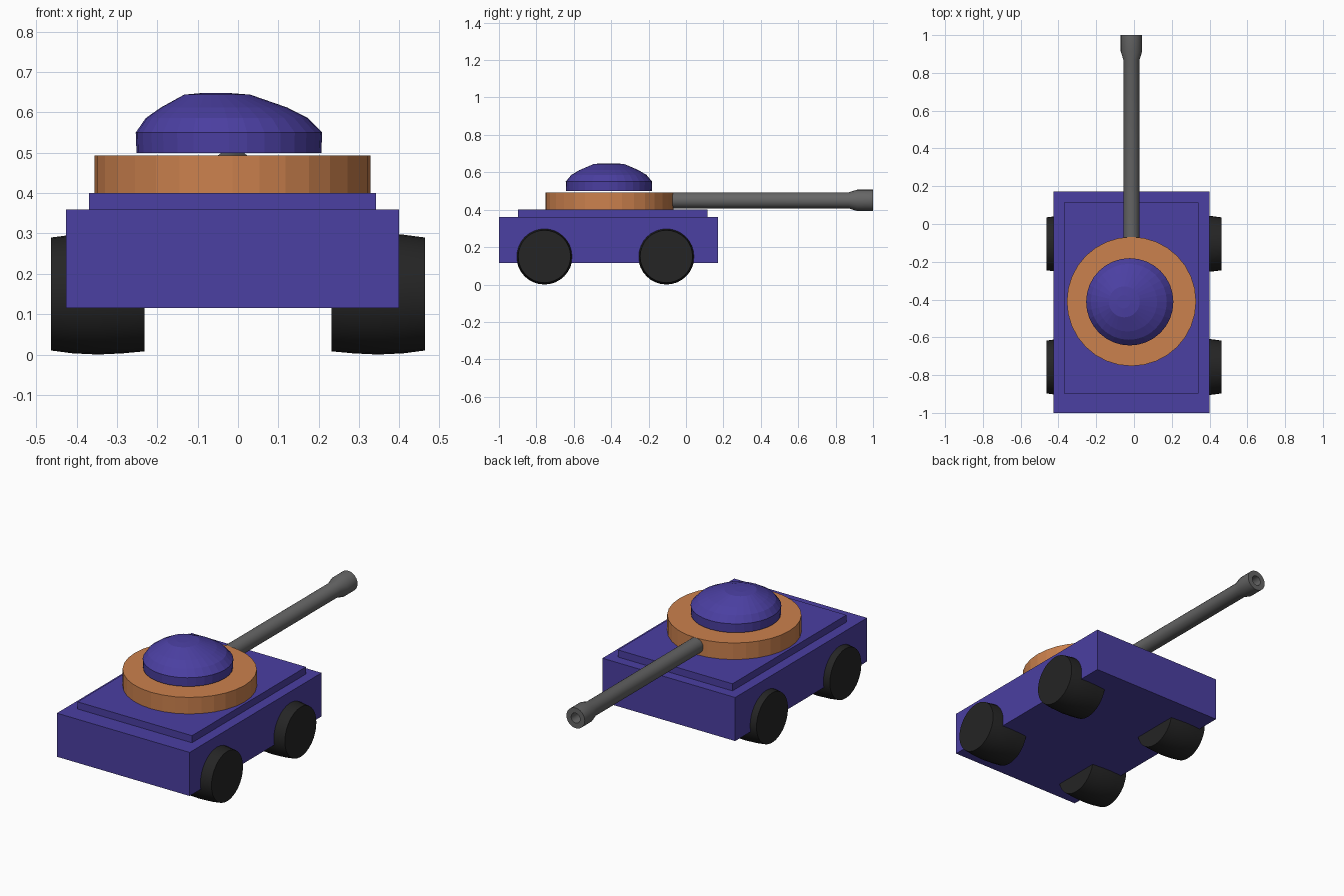
import bpy, bmesh, math
from mathutils import Matrix, Vector

if "Cube" in bpy.data.objects:
    bpy.data.objects.remove(bpy.data.objects["Cube"])

CX = -0.0135  # hull centre line


def material(name, rgb):
    m = bpy.data.materials.new(name)
    m.diffuse_color = (*rgb, 1)
    m.use_nodes = True
    m.node_tree.nodes["Principled BSDF"].inputs["Base Color"].default_value = m.diffuse_color
    return m


BLUE = material("blue_paint", (0.07, 0.05, 0.36))
ORANGE = material("orange_paint", (0.60, 0.22, 0.075))
BLACK = material("black_rubber", (0.018, 0.018, 0.018))
STEEL = material("dark_steel", (0.13, 0.13, 0.13))


def finish(name, bm, mat, smooth=False):
    bmesh.ops.recalc_face_normals(bm, faces=bm.faces)
    me = bpy.data.meshes.new(name)
    bm.to_mesh(me)
    bm.free()
    ob = bpy.data.objects.new(name, me)
    bpy.context.collection.objects.link(ob)
    me.materials.append(mat)
    if smooth:
        bpy.ops.object.select_all(action='DESELECT')
        ob.select_set(True)
        bpy.context.view_layer.objects.active = ob
        bpy.ops.object.shade_smooth_by_angle(angle=math.radians(30))
    return ob


def box(name, lo, hi, mat):
    lo, hi = Vector(lo), Vector(hi)
    bm = bmesh.new()
    bmesh.ops.create_cube(bm, size=1, matrix=Matrix.Translation((lo + hi) / 2)
                          @ Matrix.Diagonal((*(hi - lo), 1)))
    return finish(name, bm, mat)


def lathe(name, profile, axis, origin, mat, sides=32, smooth=False):
    """Stack of rings (position, radius, x shift) along z, turned onto an axis."""
    bm = bmesh.new()
    rings = [[bm.verts.new((s + r * math.cos(2 * math.pi * i / sides),
                            r * math.sin(2 * math.pi * i / sides), h))
              for i in range(sides)] for h, r, s in profile]
    for a, b in zip(rings, rings[1:]):
        for i in range(sides):
            j = (i + 1) % sides
            bm.faces.new((a[i], a[j], b[j], b[i]))
    bm.faces.new(rings[0])
    bm.faces.new(rings[-1])
    turn = {'X': Matrix.Rotation(math.pi / 2, 4, 'Y'),
            'Y': Matrix.Rotation(-math.pi / 2, 4, 'X'),
            'Z': Matrix.Identity(4)}[axis]
    bm.transform(Matrix.Translation(origin) @ turn)
    return finish(name, bm, mat, smooth)


# Hull and raised deck
box("hull", (CX - 0.413, -1.0, 0.115), (CX + 0.413, 0.172, 0.36), BLUE)
box("deck_plate", (CX - 0.356, -0.898, 0.355), (CX + 0.356, 0.115, 0.40), BLUE)

# Turret ring
lathe("turret_ring", [(0.395, 0.342, 0), (0.493, 0.342, 0)], 'Z',
      (CX, -0.41, 0), ORANGE)

# Hatch dome, its crown leaning slightly to one side
lathe("turret_dome", [(0.50, 0.229, 0), (0.55, 0.231, 0), (0.586, 0.201, -0.005),
                      (0.612, 0.157, -0.012), (0.644, 0.082, -0.029),
                      (0.648, 0.035, -0.033)], 'Z',
      (-0.0225, -0.412, 0), BLUE)

# Gun barrel with flared, bored muzzle
lathe("gun_barrel", [(-0.10, 0.043, 0), (0.87, 0.043, 0), (0.915, 0.057, 0),
                     (1.0, 0.057, 0), (1.0, 0.028, 0), (0.93, 0.026, 0)], 'Y',
      (CX, 0, 0.450), STEEL, 24, True)

# Four barrelled wheels
for end, y in (("front", -0.757), ("rear", -0.105)):
    for side, s in (("right", 1), ("left", -1)):
        lathe(f"{end}_{side}_wheel",
              [(s * 0.232, 0.142, 0), (s * 0.285, 0.147, 0), (s * 0.347, 0.150, 0),
               (s * 0.410, 0.147, 0), (s * 0.463, 0.140, 0)],
              'X', (0, y, 0.150), BLACK, 32, True)
